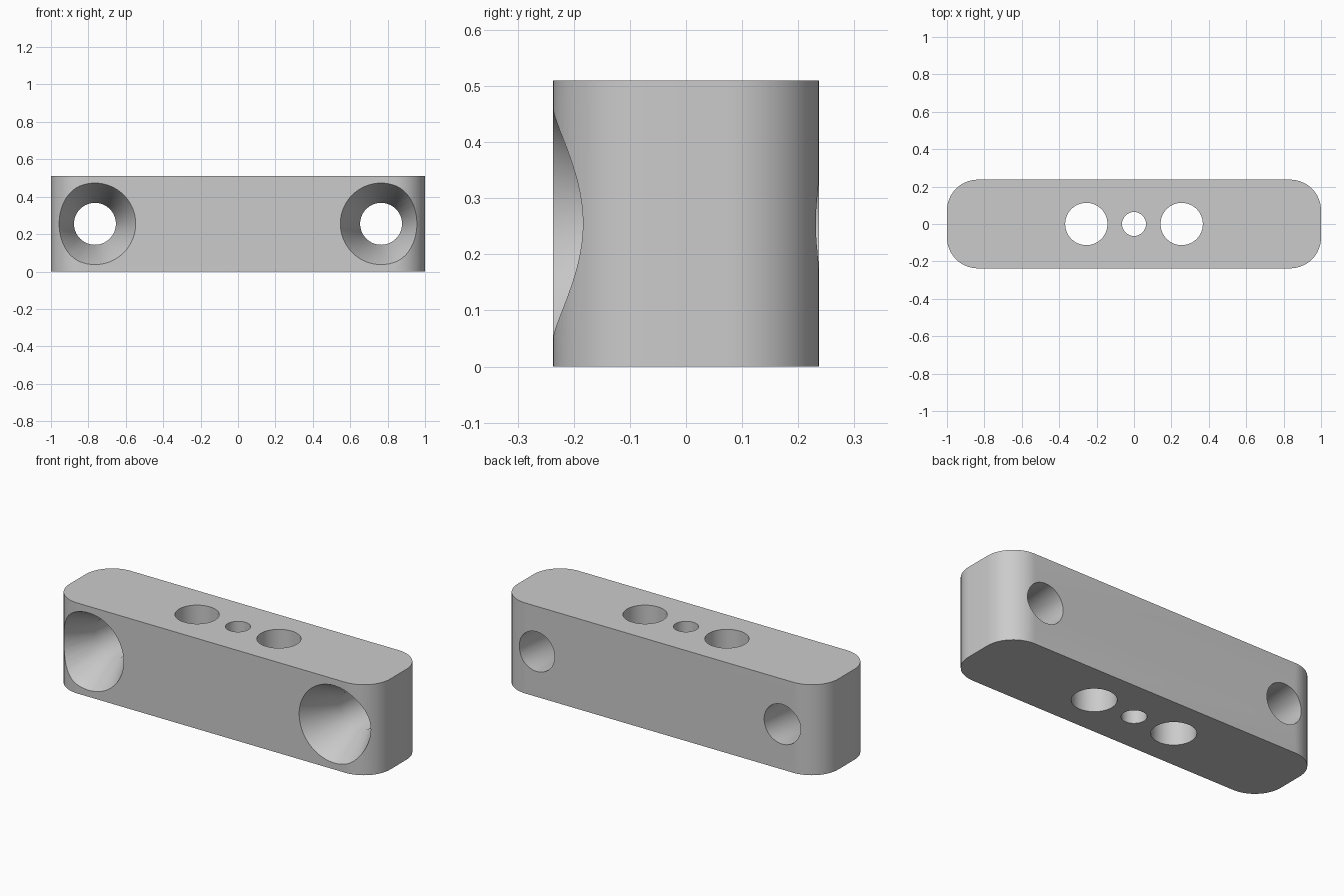
import bpy, bmesh, math
from mathutils import Matrix

if "Cube" in bpy.data.objects:
    bpy.data.objects.remove(bpy.data.objects["Cube"], do_unlink=True)

LENGTH, DEPTH, HEIGHT, CORNER = 2.0, 0.474, 0.51, 0.165

grey = bpy.data.materials.new("plain_grey")
grey.use_nodes = True
colour = (0.6, 0.6, 0.6, 1)
grey.diffuse_color = colour
grey.node_tree.nodes["Principled BSDF"].inputs["Base Color"].default_value = colour


def add_object(name, bm):
    bmesh.ops.recalc_face_normals(bm, faces=bm.faces)
    mesh = bpy.data.meshes.new(name)
    bm.to_mesh(mesh)
    bm.free()
    mesh.materials.append(grey)
    obj = bpy.data.objects.new(name, mesh)
    bpy.context.collection.objects.link(obj)
    return obj


def drill(name, profile, matrix):
    """Round cutter spun from (radius, distance) points, closed at both ends."""
    bm = bmesh.new()
    points = [(0, profile[0][1])] + profile + [(0, profile[-1][1])]
    verts = [bm.verts.new((r, 0, d)) for r, d in points]
    edges = [bm.edges.new(pair) for pair in zip(verts, verts[1:])]
    bmesh.ops.spin(bm, geom=verts + edges, axis=(0, 0, 1), cent=(0, 0, 0),
                   angle=math.tau, steps=64, use_merge=True)
    bmesh.ops.remove_doubles(bm, verts=bm.verts, dist=0.0001)
    bm.transform(matrix)
    cutter = add_object(name, bm)
    cutter.hide_render = True
    cutter.hide_set(True)
    return cutter


# Bar with rounded upright corners
bm = bmesh.new()
bmesh.ops.create_cube(bm, size=1)
bmesh.ops.scale(bm, vec=(LENGTH, DEPTH, HEIGHT), verts=bm.verts)
bmesh.ops.translate(bm, vec=(0, 0, HEIGHT / 2), verts=bm.verts)
upright = [e for e in bm.edges if abs(e.verts[0].co.z - e.verts[1].co.z) > 0.1]
bmesh.ops.bevel(bm, geom=upright, offset=CORNER, segments=16,
                profile=0.5, affect="EDGES")
bar = add_object("mounting_bar", bm)

# Three upright holes
cutters = []
for label, x, radius in (("right", -0.255, 0.113), ("middle", 0, 0.064),
                         ("left", 0.255, 0.113)):
    cutters.append(drill(label + "_upright_hole_cutter",
                         [(radius, -0.1), (radius, HEIGHT + 0.1)],
                         Matrix.Translation((x, 0, 0))))

# Two countersunk screw holes, wide at the front
turn = Matrix.Rotation(-math.pi / 2, 4, "X")
front = -DEPTH / 2
screw = [(0.268, front - 0.1), (0.112, front + 0.212), (0.112, 0.4)]
for label, x in (("right", -0.765), ("left", 0.765)):
    cutters.append(drill(label + "_screw_hole_cutter", screw,
                         Matrix.Translation((x, 0, HEIGHT / 2)) @ turn))

# Cut the holes
bpy.context.view_layer.objects.active = bar
bar.select_set(True)
for cutter in cutters:
    cut = bar.modifiers.new(cutter.name, "BOOLEAN")
    cut.operation = "DIFFERENCE"
    cut.solver = "EXACT"
    cut.object = cutter
    bpy.ops.object.modifier_apply(modifier=cut.name)
for cutter in cutters:
    bpy.data.objects.remove(cutter, do_unlink=True)

bpy.ops.object.shade_smooth_by_angle(angle=math.radians(30))
